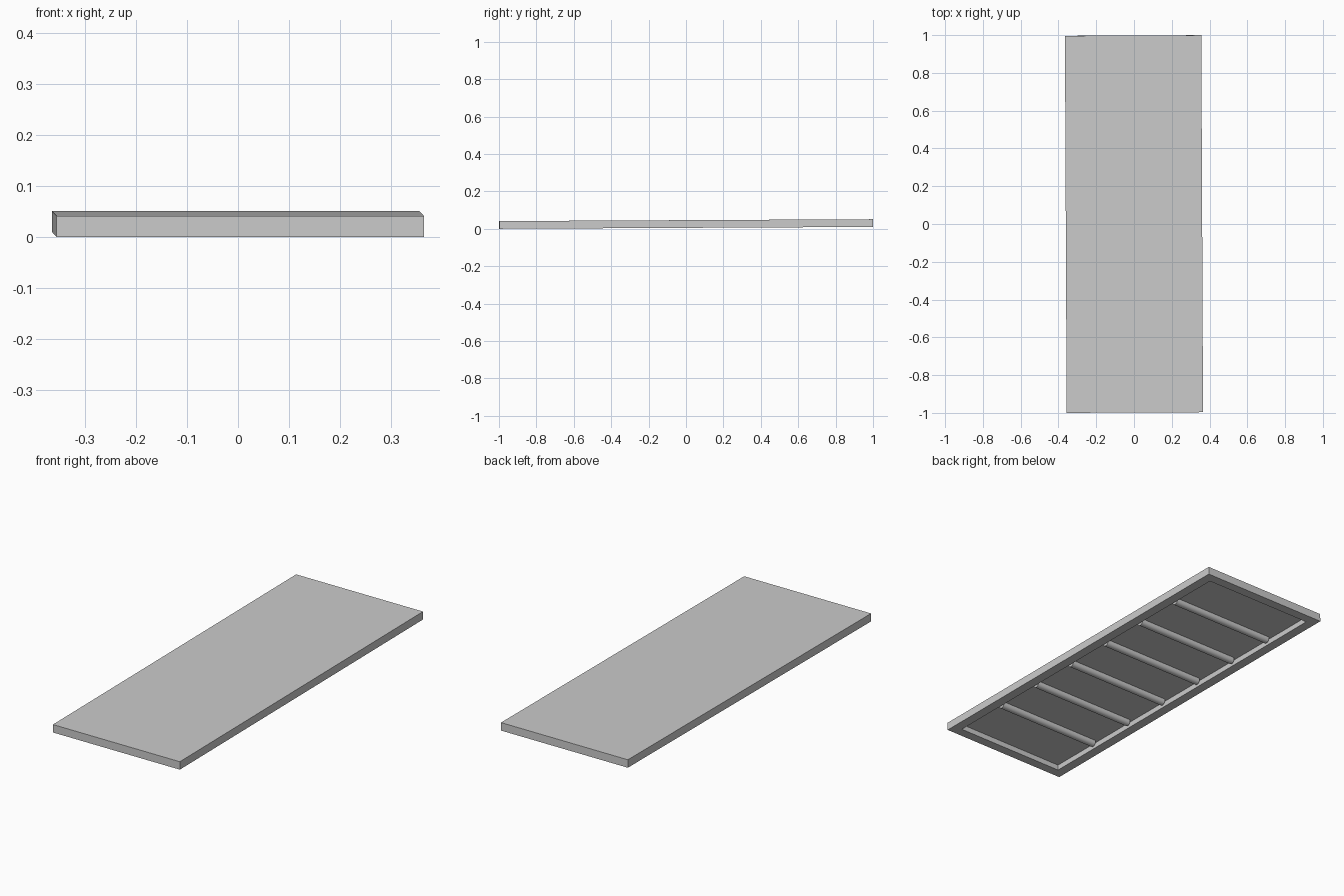
import bpy, bmesh
from mathutils import Matrix

if "Cube" in bpy.data.objects:
    bpy.data.objects.remove(bpy.data.objects["Cube"])

W, L, T = 0.722, 1.996, 0.041      # slab width, length, thickness
RIM, DEPTH = 0.07, 0.028           # underside frame width and recess depth
RIBS, R = 6, 0.0195                # stiffening bars

# The whole board is very slightly tilted and turned
pose = (Matrix.Translation((0, 0, 0.005))
        @ Matrix.Rotation(0.0046, 4, 'Z') @ Matrix.Rotation(0.005, 4, 'X'))


def finish(bm, name):
    mesh = bpy.data.meshes.new(name)
    bm.to_mesh(mesh)
    bm.free()
    obj = bpy.data.objects.new(name, mesh)
    bpy.context.collection.objects.link(obj)
    obj.matrix_world = pose
    return obj


# Board with a recessed underside
bm = bmesh.new()
bmesh.ops.create_cube(bm, size=1, matrix=Matrix.Translation((0, 0, T / 2))
                      @ Matrix.Diagonal((W, L, T, 1)))
bm.normal_update()
under = min(bm.faces, key=lambda f: f.calc_center_median().z)
bmesh.ops.inset_region(bm, faces=[under], thickness=RIM)
pocket = bmesh.ops.extrude_discrete_faces(bm, faces=[under])['faces'][0]
bmesh.ops.translate(bm, verts=pocket.verts, vec=(0, 0, DEPTH))
bmesh.ops.recalc_face_normals(bm, faces=bm.faces)
finish(bm, "board")

# Round bars crossing the recess at even spacing
inner = L - 2 * RIM
for i in range(RIBS):
    y = -inner / 2 + inner * (i + 1) / (RIBS + 1)
    bm = bmesh.new()
    bmesh.ops.create_cone(bm, cap_ends=True, segments=24, radius1=R, radius2=R,
                          depth=W - 2 * RIM + 0.01,
                          matrix=Matrix.Translation((0, y, R + 0.0005))
                          @ Matrix.Rotation(1.570796, 4, 'Y'))
    for f in bm.faces:
        f.smooth = len(f.verts) == 4
    finish(bm, f"support_bar_{i + 1}")
